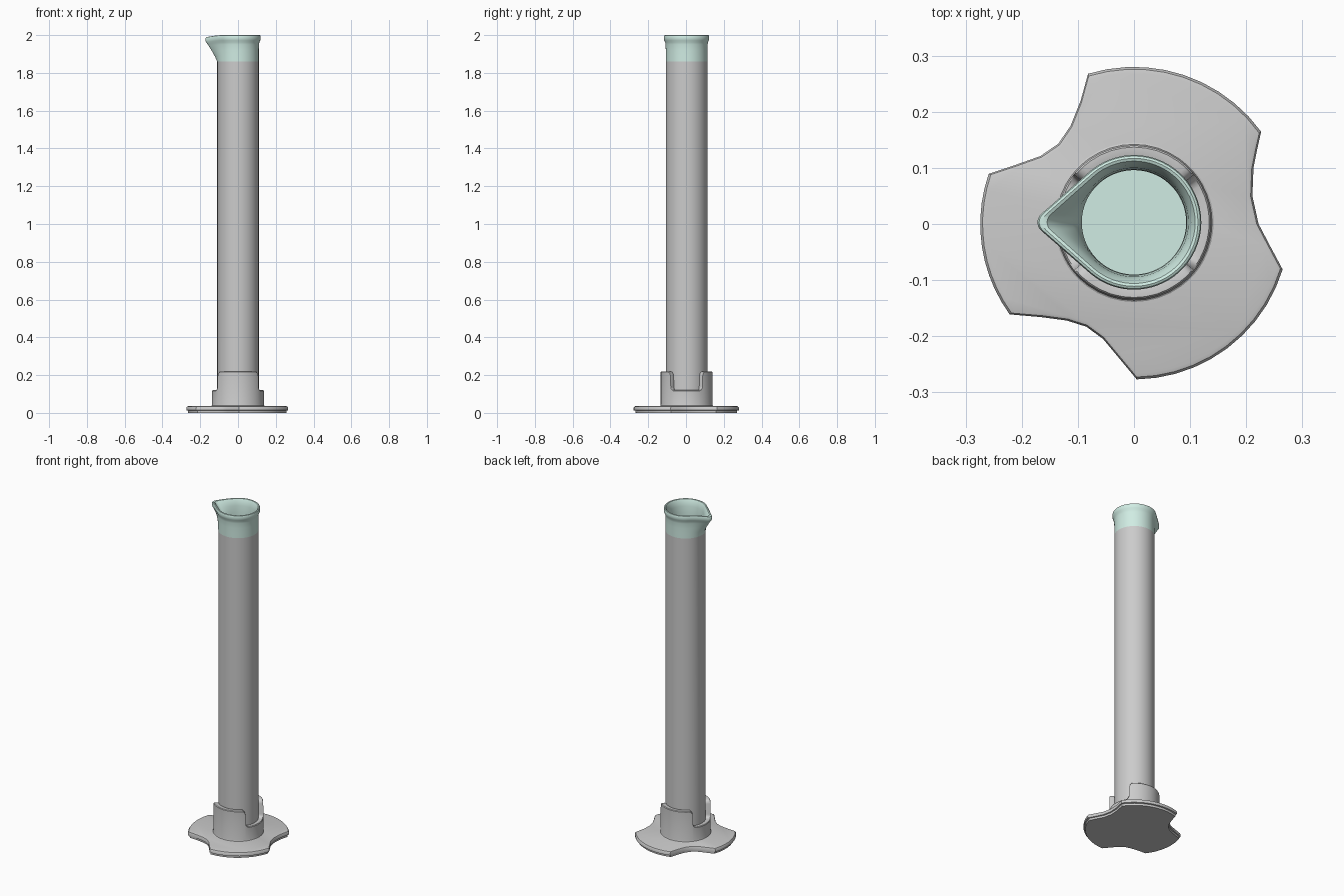
import bpy, bmesh
from math import sin, cos, radians, degrees, sqrt, pi, acos

if "Cube" in bpy.data.objects:
    bpy.data.objects.remove(bpy.data.objects["Cube"])

CY = 0.003  # centre of the tube in y


def loft(name, rings, cap_start=True, cap_end=True, closed=False, split=None):
    """Skin a list of vertex rings; split(row) gives the material index."""
    bm = bmesh.new()
    rows = [[bm.verts.new(p) for p in ring] for ring in rings]
    n = len(rows[0])
    for i in range(len(rows) if closed else len(rows) - 1):
        a, b = rows[i], rows[(i + 1) % len(rows)]
        for k in range(n):
            f = bm.faces.new((a[k], a[(k + 1) % n], b[(k + 1) % n], b[k]))
            f.material_index = split(i) if split else 0
    if cap_start and not closed:
        bm.faces.new(rows[0][::-1])
    if cap_end and not closed:
        f = bm.faces.new(rows[-1])
        f.material_index = split(len(rows) - 1) if split else 0
    bmesh.ops.recalc_face_normals(bm, faces=bm.faces[:])
    me = bpy.data.meshes.new(name)
    bm.to_mesh(me)
    bm.free()
    ob = bpy.data.objects.new(name, me)
    bpy.context.collection.objects.link(ob)
    bpy.ops.object.select_all(action='DESELECT')
    ob.select_set(True)
    bpy.context.view_layer.objects.active = ob
    bpy.ops.object.shade_smooth_by_angle(angle=radians(35))
    return ob


# Base plate: three arcs joined by three scooped notches
def arc(a0, a1, r, n=10):
    return [(r * cos(radians(a0 + (a1 - a0) * i / n)),
             r * sin(radians(a0 + (a1 - a0) * i / n))) for i in range(n + 1)]


outline = arc(36, 107, 0.28)
outline += [(-0.095, 0.22), (-0.113, 0.175), (-0.135, 0.143), (-0.167, 0.121), (-0.215, 0.104)]
outline += arc(161, 216, 0.274)
outline += [(-0.165, -0.166), (-0.12, -0.172), (-0.085, -0.183), (-0.055, -0.205), (-0.025, -0.241)]
outline += arc(271, 343, 0.277)
outline += [(0.243, -0.04), (0.222, 0.0), (0.211, 0.05), (0.213, 0.1), (0.22, 0.135)]
plate = [(0.0, 0.965), (0.012, 0.97), (0.014, 1.0), (0.028, 1.0), (0.034, 0.985), (0.036, 0.96)]
loft("base_plate", [[(x * s, y * s, z) for x, y in outline] for z, s in plate])

# Collar: ring with two tall tabs facing front and back
EDGE = 38
step = [(-0.02, 0.12), (-0.012, 0.122), (-0.005, 0.128), (-0.001, 0.138),
        (0.001, 0.20), (0.005, 0.212), (0.012, 0.218), (0.02, 0.22)]
quarter = [(a, 0.12) for a in (0, 7, 14, 21)]
quarter += [(EDGE + degrees(d / 0.125), z) for d, z in step]
quarter += [(a, 0.22) for a in (54, 63, 72, 81)]
half = quarter + [(90, 0.22)] + [(180 - a, z) for a, z in reversed(quarter)]
cols = half[:-1] + [(a + 180, z) for a, z in half[:-1]]
prof = [(0.108, 0.034, 0), (0.145, 0.034, 0), (0.139, 0.038, 0), (0.137, 0.046, 0),
        (0.137, -0.004, 1), (0.134, 0.0, 1), (0.115, 0.0, 1), (0.108, -0.004, 1)]
loft("collar", [[(r * cos(radians(a)), CY + r * sin(radians(a)), zt + z if top else z)
                 for a, zt in cols] for r, z, top in prof], closed=True)

# Tube with flared rim and a pouring spout toward -x
N = 48
phis = [pi * abs(t / N) ** 1.7 * (1 if t > 0 else -1) for t in range(-N, N)]
R, TIP, TR = 0.12, 0.152, 0.02
TH = acos((R - TR) / TIP)


def spout(phi):
    """Extra radius of the spout outline over the round rim."""
    p = abs(phi)
    if p >= TH:
        return 0.0
    line = R / cos(TH - p)
    h = TR ** 2 - (TIP * sin(p)) ** 2
    if h > 0 and p < radians(5.2):
        return TIP * cos(p) + sqrt(h) - R
    return line - R


# height, round radius, spout share
rows = [(0.03, 0.11, 0), (1.86, 0.11, 0), (1.89, 0.11, 0.24), (1.92, 0.11, 0.53),
        (1.95, 0.111, 0.83), (1.962, 0.113, 0.93), (1.972, 0.118, 0.98), (1.98, 0.12, 1),
        (1.992, 0.12, 1), (1.998, 0.118, 0.98), (2.0, 0.114, 0.94), (1.998, 0.109, 0.88),
        (1.985, 0.102, 0.8), (1.96, 0.097, 0.62), (1.92, 0.094, 0.3), (1.87, 0.093, 0),
        (0.06, 0.093, 0)]
rings = []
for z, r, s in rows:
    ring = []
    for p in phis:
        e = spout(p) * s
        rr = r + e
        ring.append((-rr * cos(p), CY + rr * sin(p), z - 0.2 * e))
    rings.append(ring)
tube = loft("measuring_tube", rings, split=lambda i: 0 if i == 0 else 1)

# Grey outer wall, pale green rim and inside
grey = bpy.data.materials.new("grey_wall")
grey.diffuse_color = (0.8, 0.8, 0.8, 1)
grey.use_nodes = True
grey.node_tree.nodes["Principled BSDF"].inputs["Base Color"].default_value = grey.diffuse_color
green = bpy.data.materials.new("pale_green")
green.diffuse_color = (0.63, 0.84, 0.77, 1)
green.use_nodes = True
green.node_tree.nodes["Principled BSDF"].inputs["Base Color"].default_value = green.diffuse_color
tube.data.materials.append(grey)
tube.data.materials.append(green)
